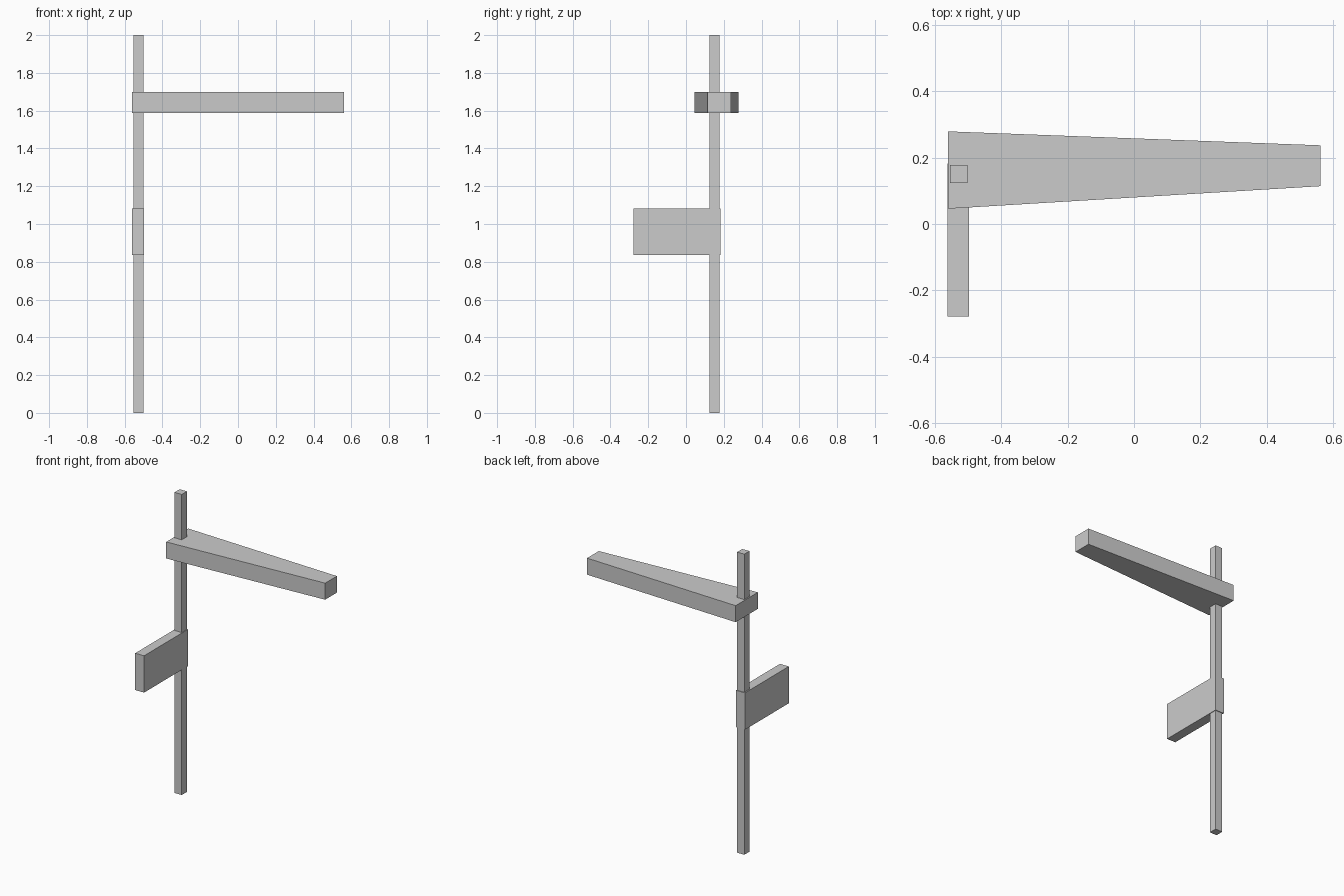
import bpy, bmesh

if "Cube" in bpy.data.objects:
    bpy.data.objects.remove(bpy.data.objects["Cube"])


def prism(name, outline, z0, z1):
    """Extrude a flat xy outline from z0 up to z1."""
    bm = bmesh.new()
    face = bm.faces.new([bm.verts.new((x, y, z0)) for x, y in outline])
    top = bmesh.ops.extrude_face_region(bm, geom=[face])
    verts = [v for v in top["geom"] if isinstance(v, bmesh.types.BMVert)]
    bmesh.ops.translate(bm, verts=verts, vec=(0, 0, z1 - z0))
    bmesh.ops.recalc_face_normals(bm, faces=bm.faces)
    mesh = bpy.data.meshes.new(name)
    bm.to_mesh(mesh)
    bm.free()
    obj = bpy.data.objects.new(name, mesh)
    bpy.context.collection.objects.link(obj)
    return obj


def rect(x0, x1, y0, y1):
    return [(x0, y0), (x1, y0), (x1, y1), (x0, y1)]


# Upright square post
prism("post", rect(-0.554, -0.501, 0.124, 0.178), 0.0, 2.0)

# Tapered arm reaching to the right
prism("tapered_arm", [(-0.561, 0.046), (0.562, 0.114),
                      (0.562, 0.237), (-0.561, 0.279)], 1.588, 1.698)

# Side board reaching to the front
prism("side_board", rect(-0.562, -0.497, -0.278, 0.183), 0.836, 1.081)
